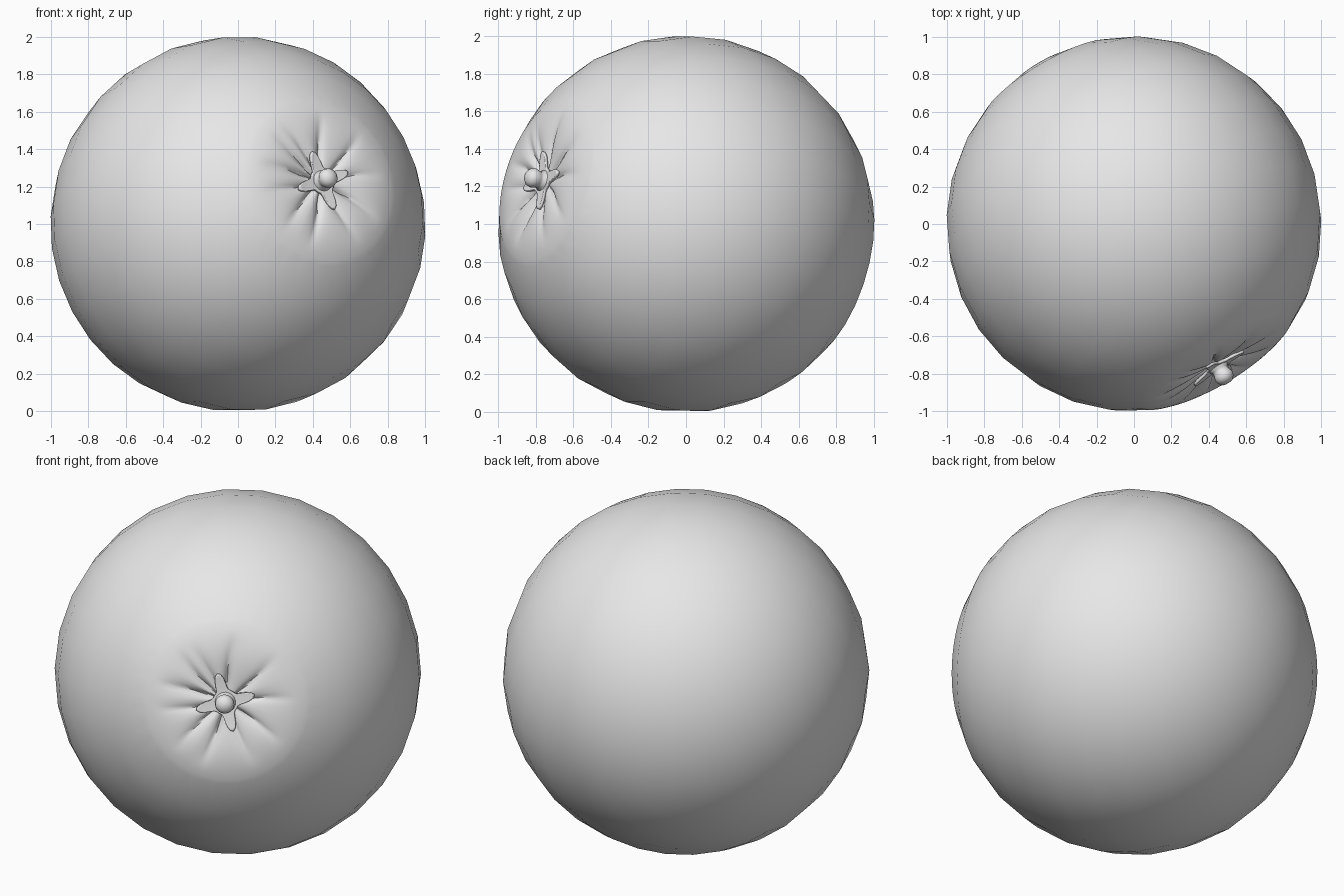
import bpy, bmesh, math
from mathutils import Vector

if "Cube" in bpy.data.objects:
    bpy.data.objects.remove(bpy.data.objects["Cube"], do_unlink=True)

# One plain grey for the whole fruit
grey = bpy.data.materials.new("light_grey")
grey.use_nodes = True
COL = (0.8, 0.8, 0.8, 1)
grey.diffuse_color = COL
grey.node_tree.nodes["Principled BSDF"].inputs["Base Color"].default_value = COL

# Local frame of the stem: outward axis, up and right
CENTRE = Vector((0, 0, 1))
AXIS = Vector((0.49, -0.83, 0.25)).normalized()
UP = (Vector((0, 0, 1)) - AXIS * AXIS.z).normalized()
RIGHT = UP.cross(AXIS)


def place(radius, angle, height):
    """Point at a radius and angle round the stem axis, at a height along it."""
    return (CENTRE + AXIS * height
            + (RIGHT * math.cos(angle) + UP * math.sin(angle)) * radius)


def add_ring(bm, n, func):
    """Ring of n vertices; func(angle) returns (radius, height)."""
    ring = []
    for i in range(n):
        a = 2 * math.pi * i / n
        r, h = func(a)
        ring.append(bm.verts.new(place(r, a, h)))
    return ring


def bridge(bm, a, b):
    """Join ring a to ring b, where a has a whole multiple of b's vertices."""
    k, n = len(a) // len(b), len(b)
    for j in range(n):
        inner = [a[(j * k + s) % len(a)] for s in range(k + 1)]
        bm.faces.new(inner[::-1] + [b[j], b[(j + 1) % n]])


def fan(bm, ring, height):
    tip = bm.verts.new(place(0, 0, height))
    for i in range(len(ring)):
        bm.faces.new((tip, ring[i], ring[(i + 1) % len(ring)]))


def finish(bm, name):
    bmesh.ops.recalc_face_normals(bm, faces=bm.faces)
    mesh = bpy.data.meshes.new(name)
    bm.to_mesh(mesh)
    bm.free()
    mesh.materials.append(grey)
    ob = bpy.data.objects.new(name, mesh)
    bpy.context.collection.objects.link(ob)
    bpy.ops.object.select_all(action='DESELECT')
    ob.select_set(True)
    bpy.context.view_layer.objects.active = ob
    bpy.ops.object.shade_smooth_by_angle(angle=math.radians(50))
    return ob


# Peel: round body with a puckered dimple at the stem
CREASES = [math.radians(a) for a in
           (10, 40, 88, 118, 139, 161, 192, 220, 255, 292, 330)]
R = 1.002


def peel_radius(theta, angle):
    dimple = 0.10 * math.exp(-(theta / 0.27) ** 2)
    fold = 0
    for i, c in enumerate(CREASES):
        bent = c + 0.35 * (theta - 0.15) * (1 if i % 2 else -1)
        d = abs((angle - bent + math.pi) % (2 * math.pi) - math.pi)
        fold = max(fold, math.exp(-d / 0.10) * (0.8 + 0.2 * (i % 3)))
    reach = min(theta / 0.12, 1) * max(0, 1 - (theta / 0.40) ** 2)
    return R - dimple - 0.035 * fold * reach


def peel_point(theta):
    def func(a):
        r = peel_radius(theta, a)
        return r * math.sin(theta), r * math.cos(theta)
    return func


bm = bmesh.new()
fine = [0.03 + i * 0.03 for i in range(16)]
rings = [add_ring(bm, 120, peel_point(t)) for t in fine]
coarse = [fine[-1] + (math.pi - fine[-1]) * i / 13 for i in range(1, 13)]
rings += [add_ring(bm, 30, peel_point(t)) for t in coarse]
for a, b in zip(rings, rings[1:]):
    bridge(bm, a, b)
fan(bm, rings[0], peel_radius(0, 0))
fan(bm, rings[-1], -R)
finish(bm, "peel")

# Calyx: four-pointed star lying in the dimple
def star_point(fraction):
    def func(a):
        point = (1 + math.cos(4 * (a - math.radians(16)))) / 2
        r = fraction * (0.07 + 0.095 * point ** 3)
        return r, 0.92 + 0.012 * (r / 0.165) ** 2
    return func


bm = bmesh.new()
rings = [add_ring(bm, 64, star_point(f)) for f in (0.25, 0.5, 0.75, 0.92, 1)]
for a, b in zip(rings, rings[1:]):
    bridge(bm, a, b)
fan(bm, rings[0], 0.92)
for f in bm.faces:
    f.normal_update()
calyx = finish(bm, "calyx")
if calyx.data.polygons[0].normal.dot(AXIS) < 0:
    calyx.data.flip_normals()
solid = calyx.modifiers.new("thickness", 'SOLIDIFY')
solid.thickness = 0.016
solid.offset = -1

# Stem: short stalk with a swollen base and a round tip
PROFILE = [(0.060, 0.90), (0.058, 0.92), (0.044, 0.935), (0.045, 0.95),
           (0.053, 0.972), (0.048, 0.995), (0.032, 1.012)]
bm = bmesh.new()
rings = [add_ring(bm, 20, lambda a, p=p: p) for p in PROFILE]
for a, b in zip(rings, rings[1:]):
    bridge(bm, a, b)
fan(bm, rings[0], 0.895)
fan(bm, rings[-1], 1.02)
finish(bm, "stem")
